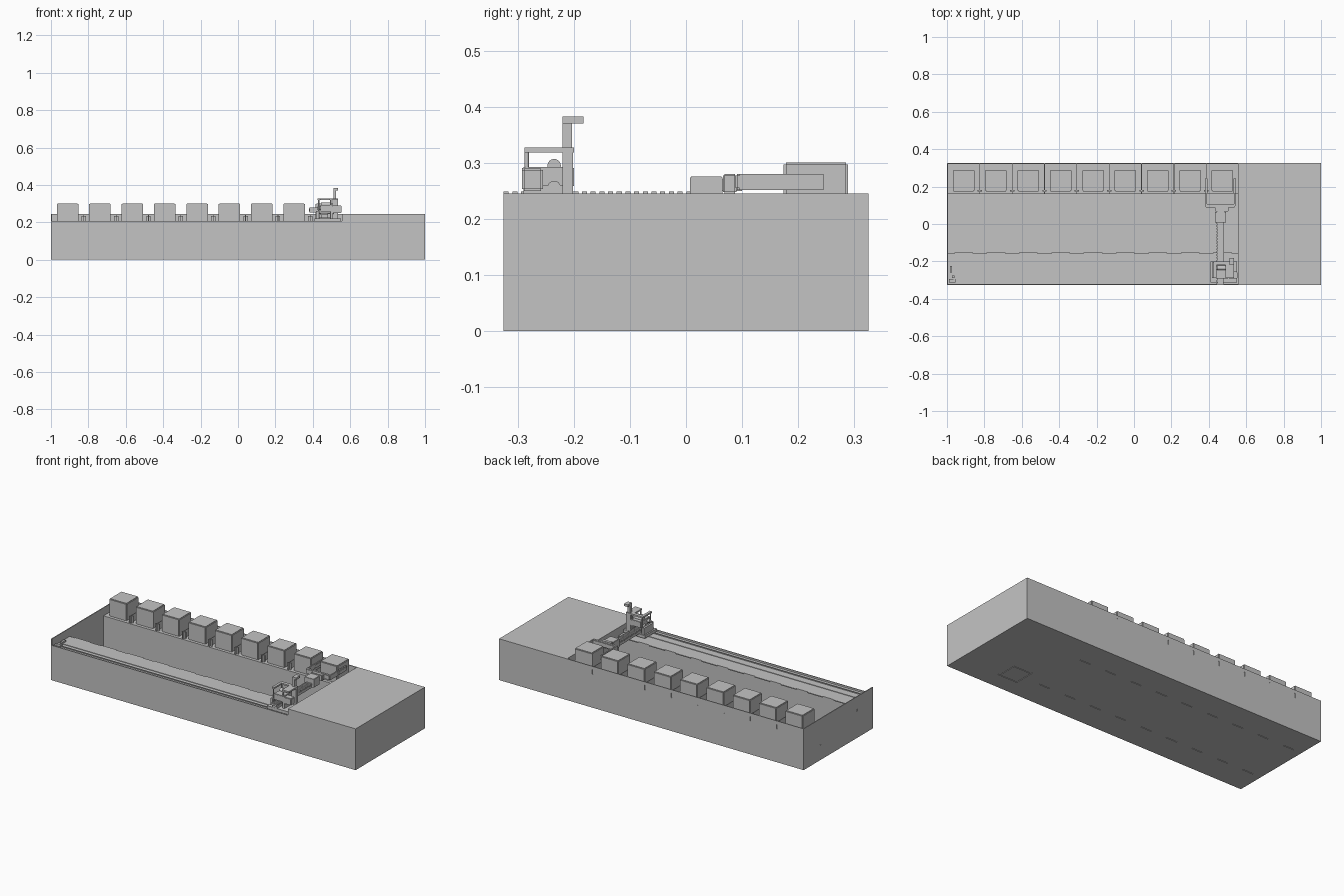
import bpy, bmesh
from mathutils import Matrix, Vector

if "Cube" in bpy.data.objects:
    bpy.data.objects.remove(bpy.data.objects["Cube"])

grey = bpy.data.materials.new("plain_grey")
grey.use_nodes = True
colour = (0.55, 0.55, 0.55, 1)
grey.diffuse_color = colour
grey.node_tree.nodes["Principled BSDF"].inputs["Base Color"].default_value = colour


def finish(name, bm):
    mesh = bpy.data.meshes.new(name)
    bm.to_mesh(mesh)
    bm.free()
    mesh.materials.append(grey)
    obj = bpy.data.objects.new(name, mesh)
    bpy.context.collection.objects.link(obj)
    return obj


def boxes(name, *spans, bevel=0):
    """One object from boxes given as (x0, x1, y0, y1, z0, z1)."""
    bm = bmesh.new()
    for x0, x1, y0, y1, z0, z1 in spans:
        centre = Vector((x0 + x1, y0 + y1, z0 + z1)) / 2
        size = Matrix.Diagonal((x1 - x0, y1 - y0, z1 - z0, 1))
        bmesh.ops.create_cube(bm, size=1, matrix=Matrix.Translation(centre) @ size)
    if bevel:
        bmesh.ops.bevel(bm, geom=bm.edges[:], offset=bevel, segments=2, affect='EDGES')
    return finish(name, bm)


def rod(name, start, end, radius, sides=16):
    a, b = Vector(start), Vector(end)
    turn = (b - a).to_track_quat('Z', 'Y').to_matrix().to_4x4()
    bm = bmesh.new()
    bmesh.ops.create_cone(bm, cap_ends=True, segments=sides, radius1=radius, radius2=radius,
                          depth=(b - a).length, matrix=Matrix.Translation((a + b) / 2) @ turn)
    obj = finish(name, bm)
    for face in obj.data.polygons:
        face.use_smooth = len(face.vertices) == 4
    return obj


def cut(target, name, *spans):
    tool = boxes(name, *spans)
    tool.hide_render = True
    tool.hide_viewport = True
    mod = target.modifiers.new("openings", 'BOOLEAN')
    mod.operation = 'DIFFERENCE'
    mod.solver = 'EXACT'
    mod.object = tool


W, D, H = 1.0, 0.325, 0.245      # half width, half depth, housing height
T = 0.005                        # sheet thickness
BAY = 0.555                      # right end of the open bay
SHELF = 0.197                    # height of the shelves
PITCH = 0.173
centres = [-0.911 + PITCH * i for i in range(9)]
dividers = [c + PITCH / 2 for c in centres[:-1]]

# Floor with tab slots and an access hatch
floor = boxes("floor", (-W, W, -D, D, 0, T))
hx, hy = 0.676, -0.158
slots = [(c - 0.035, c + 0.035, y - 0.002, y + 0.002, -0.01, 0.003)
         for c in centres for y in (-0.162, 0.168)]
cut(floor, "floor_slot_cutter", *slots,
    (hx - 0.065, hx + 0.065, hy - 0.065, hy + 0.065, -0.01, 0.003))
boxes("hatch_panel", (hx - 0.052, hx + 0.052, hy - 0.052, hy + 0.052, 0, 0.004))

# Housing sheets
back = boxes("back_wall", (-W, BAY, D - T, D, T, H))
cut(back, "back_slot_cutter",
    *[(x - 0.003, x + 0.003, D - 0.003, D + 0.01, 0.198, 0.225) for x in dividers])
side = boxes("left_end_wall", (-W, -W + T, -D, D - T, T, H))
cut(side, "end_slot_cutter",
    *[(-W - 0.01, -W + 0.003, y - 0.005, y + 0.005, z - 0.006, z + 0.006)
      for y, z in ((0.165, 0.095), (-0.175, 0.165))])
boxes("front_wall", (-W + T, BAY, -D, -D + T, T, 0.207))
boxes("closed_cabinet", (BAY, W, -D, D, T, H))

# Rear shelf with its dividers
boxes("rear_shelf", (-W + T, BAY, 0.16, D - T, SHELF - T, SHELF))
boxes("rear_shelf_wall", (-W + T, BAY, 0.16, 0.165, T, SHELF - T))
for x in dividers:
    boxes("shelf_divider", (x - 0.002, x + 0.002, 0.16, D - T, SHELF, 0.24))
    boxes("divider_clip", (x - 0.012, x + 0.012, 0.175, 0.181, SHELF, 0.235))

# Row of containers
for x in centres:
    boxes("container", (x - 0.0575, x + 0.0575, 0.174, 0.289, SHELF, 0.301), bevel=0.004)

# Front shelf with a shallow tabbed edge
boxes("front_shelf", (-W + T, BAY, -D + T, -0.158, SHELF - T, SHELF),
      *[(x - 0.05, x + 0.05, -0.158, -0.153, SHELF - T, SHELF) for x in centres])
boxes("front_shelf_wall", (-W + T, BAY, -0.165, -0.16, T, SHELF - T))

# Long travel rail, belt and end pulley, set low on the shelf
boxes("long_rail", (-0.97, 0.54, -0.262, -0.242, SHELF, 0.2))
boxes("drive_belt", (-0.965, 0.53, -0.294, -0.291, SHELF, 0.203))
boxes("belt_bracket", (-0.99, -0.955, -0.312, -0.295, SHELF, 0.207))
boxes("rail_stop", (-0.985, -0.972, -0.26, -0.225, SHELF, 0.207))
rod("belt_pulley", (-0.966, -0.282, SHELF), (-0.966, -0.282, 0.207), 0.008)

# Cross arm with a toothed rack
boxes("cross_arm", (0.446, 0.478, -0.315, 0.02, 0.222, 0.242))
boxes("rack_teeth", *[(0.442, 0.482, -0.325 + 0.0155 * i, -0.316 + 0.0155 * i, 0.238, 0.249)
                      for i in range(22)])

# Carriage
boxes("carriage_foot", (0.41, 0.55, -0.312, -0.2, 0.203, 0.22))
for x in (0.418, 0.496):
    boxes("carriage_side", (x, x + 0.012, -0.29, -0.205, 0.22, 0.26))
boxes("carriage_block", (0.44, 0.505, -0.292, -0.2, 0.257, 0.293), bevel=0.002)
boxes("carriage_motor", (0.505, 0.553, -0.292, -0.255, 0.25, 0.29), bevel=0.003)
rod("motor_shaft", (0.425, -0.272, 0.275), (0.44, -0.272, 0.275), 0.01)
rod("drive_gear", (0.445, -0.235, 0.295), (0.5, -0.235, 0.295), 0.012)
rod("guide_roller", (0.43, -0.235, 0.256), (0.51, -0.235, 0.256), 0.012)
boxes("top_plate", (0.425, 0.44, -0.288, -0.2, 0.318, 0.327),
      (0.49, 0.535, -0.288, -0.2, 0.318, 0.327), (0.44, 0.49, -0.22, -0.2, 0.318, 0.327))
for x in (0.432, 0.497):
    for y in (-0.284, -0.207):
        rod("plate_post", (x, y, 0.22), (x, y, 0.318), 0.004, 12)
boxes("post_bracket", (0.505, 0.535, -0.22, -0.201, 0.22, 0.318))

# Sensor mast with an overhanging head
boxes("sensor_mast", (0.51, 0.525, -0.22, -0.203, 0.327, 0.383))
boxes("sensor_head", (0.51, 0.535, -0.22, -0.183, 0.37, 0.383))

# Gripper at the end of the cross arm
boxes("gripper_body", (0.432, 0.492, 0.007, 0.065, 0.225, 0.276), bevel=0.002)
boxes("gripper_neck", (0.445, 0.485, 0.065, 0.1, 0.25, 0.27))
boxes("gripper_crossbar", (0.383, 0.54, 0.088, 0.106, 0.252, 0.28), bevel=0.003)
boxes("gripper_motor", (0.432, 0.505, 0.066, 0.09, 0.245, 0.28), bevel=0.003)
for x in (0.383, 0.535):
    boxes("gripper_finger", (x, x + 0.007, 0.095, 0.245, 0.252, 0.28))
    boxes("gripper_pad", (x - 0.003, x + 0.01, 0.165, 0.245, 0.256, 0.276), bevel=0.002)
